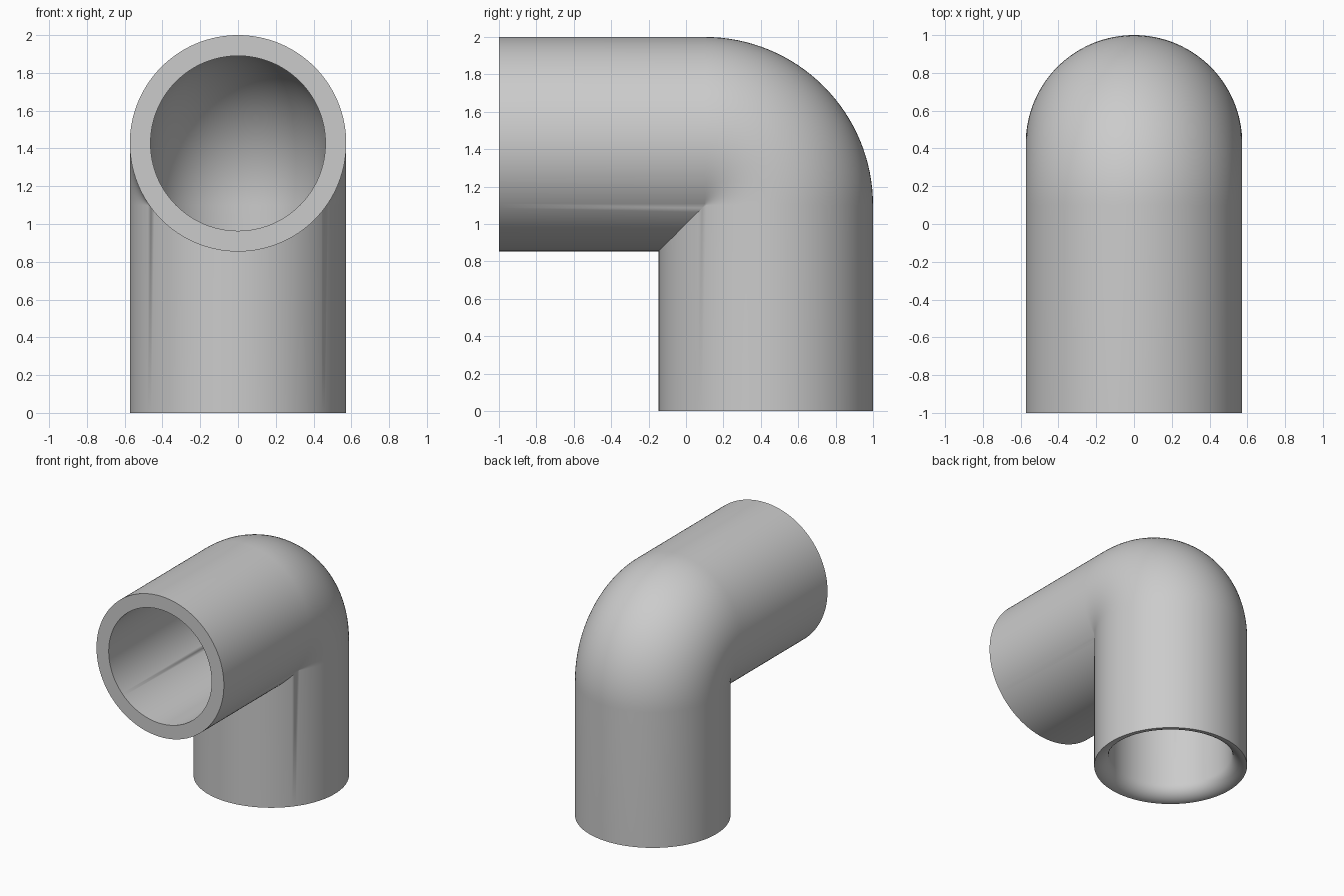
import bpy, bmesh
from math import sin, cos, pi, radians

cube = bpy.data.objects.get("Cube")
if cube:
    bpy.data.objects.remove(cube, do_unlink=True)

OUTER, BORE = 0.573, 0.463
WALL = OUTER - BORE
BEND_Y, BEND_Z, BEND_R = 0.1, 1.1, 0.327   # bend pivot and centreline radius
SIDES, ARC_STEPS, ROUND_STEPS = 128, 32, 12


def fibre(radius, ang, foot):
    """One lengthwise line of the pipe wall, from the lower end to the front end."""
    x, reach = radius * cos(ang), BEND_R + radius * sin(ang)
    shift, rad = min(0, reach), max(0, reach)   # inner side collapses to a mitre
    cy, cz = BEND_Y + shift, BEND_Z + shift
    line = [(x, BEND_Y + reach, foot)]
    for i in range(ARC_STEPS + 1):
        a = pi / 2 * i / ARC_STEPS
        line.append((x, cy + rad * cos(a), cz + rad * sin(a)))
    line.append((x, -1, BEND_Z + reach))
    return line


def rounded_mouth(ang):
    """Rounded lip from the bore out to the lower rim."""
    line = []
    for i in range(1, ROUND_STEPS):
        a = pi / 2 * i / ROUND_STEPS
        r = OUTER - WALL * cos(a)
        line.append((r * cos(ang), BEND_Y + BEND_R + r * sin(ang), WALL * (1 - sin(a))))
    return line


# Pipe elbow: closed wall section swept around the pipe
bm = bmesh.new()
loops = []
for s in range(SIDES):
    ang = 2 * pi * s / SIDES
    section = fibre(OUTER, ang, 0) + fibre(BORE, ang, WALL)[::-1] + rounded_mouth(ang)
    loops.append([bm.verts.new(p) for p in section])
for s in range(SIDES):
    a, b = loops[s], loops[(s + 1) % SIDES]
    n = len(a)
    for i in range(n):
        j = (i + 1) % n
        bm.faces.new((a[i], b[i], b[j], a[j]))
bmesh.ops.remove_doubles(bm, verts=bm.verts, dist=0.0002)
bmesh.ops.dissolve_degenerate(bm, edges=bm.edges, dist=0.0001)
bmesh.ops.recalc_face_normals(bm, faces=bm.faces)

mesh = bpy.data.meshes.new("pipe_elbow")
bm.to_mesh(mesh)
bm.free()
elbow = bpy.data.objects.new("pipe_elbow", mesh)
bpy.context.collection.objects.link(elbow)

# Plain grey material
grey = bpy.data.materials.new("light_grey")
grey.use_nodes = True
colour = (0.6, 0.6, 0.6, 1)
grey.diffuse_color = colour
for node in grey.node_tree.nodes:
    if node.type == 'BSDF_PRINCIPLED':
        node.inputs["Base Color"].default_value = colour
mesh.materials.append(grey)

# Smooth walls with crisp rims and mitre
bpy.ops.object.select_all(action='DESELECT')
elbow.select_set(True)
bpy.context.view_layer.objects.active = elbow
bpy.ops.object.shade_smooth_by_angle(angle=radians(30))
